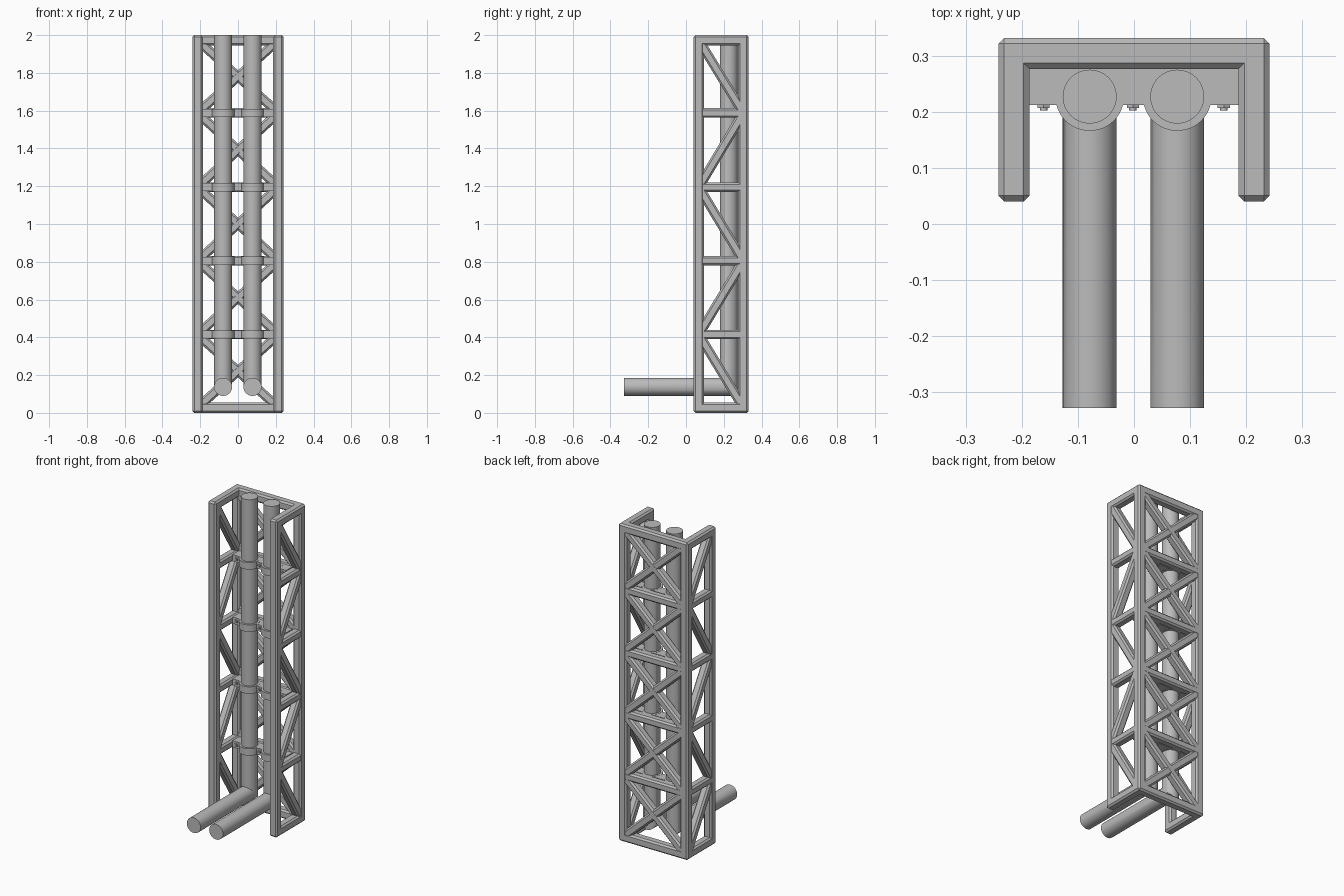
import bpy, bmesh, math
from mathutils import Vector, Matrix

cube = bpy.data.objects.get("Cube")
if cube:
    bpy.data.objects.remove(cube)

grey = bpy.data.materials.new("steel_grey")
grey.use_nodes = True
colour = (0.5, 0.5, 0.5, 1)
grey.diffuse_color = colour
grey.node_tree.nodes["Principled BSDF"].inputs["Base Color"].default_value = colour


def finish(name, bm, smooth=False):
    bmesh.ops.recalc_face_normals(bm, faces=bm.faces)
    mesh = bpy.data.meshes.new(name)
    bm.to_mesh(mesh)
    bm.free()
    mesh.materials.append(grey)
    obj = bpy.data.objects.new(name, mesh)
    bpy.context.collection.objects.link(obj)
    if smooth:
        bpy.ops.object.select_all(action='DESELECT')
        obj.select_set(True)
        bpy.context.view_layer.objects.active = obj
        bpy.ops.object.shade_smooth_by_angle(angle=math.radians(35))
    return obj


def beam(name, a, b, normal, width, depth, bevel=0.01):
    """Chamfered bar from a to b; depth is measured along normal."""
    a, b, n = Vector(a), Vector(b), Vector(normal)
    along = (b - a).normalized()
    side = n.cross(along)
    axes = Matrix((side, n, along)).transposed().to_4x4()
    size = Matrix.Diagonal((width, depth, (b - a).length, 1))
    bm = bmesh.new()
    bmesh.ops.create_cube(bm, size=1, matrix=Matrix.Translation((a + b) / 2) @ axes @ size)
    if bevel:
        bmesh.ops.bevel(bm, geom=bm.edges[:], offset=bevel, segments=1, affect='EDGES')
    return finish(name, bm)


def cylinder(name, a, b, radius, sides):
    a, b = Vector(a), Vector(b)
    turn = (b - a).to_track_quat('Z', 'Y').to_matrix().to_4x4()
    bm = bmesh.new()
    bmesh.ops.create_cone(bm, cap_ends=True, segments=sides, radius1=radius, radius2=radius,
                          depth=(b - a).length, matrix=Matrix.Translation((a + b) / 2) @ turn)
    return finish(name, bm, sides > 8)


POST = 0.055
X, FRONT, BACK = 0.214, 0.068, 0.304
levels = [0.0275, 0.415, 0.805, 1.195, 1.588, 1.9725]

# Corner posts
for s, side in ((1, "left"), (-1, "right")):
    for y, end in ((FRONT, "front"), (BACK, "back")):
        beam(f"{end}_{side}_post", (s * X, y, 0), (s * X, y, 2), (0, 1, 0), POST, POST)

# Horizontal rails at each level
for i, z in enumerate(levels):
    end_rail = i in (0, len(levels) - 1)
    w, d = (POST, POST) if end_rail else (0.05, 0.053)
    grow = POST / 2 if end_rail else 0
    for s, side in ((1, "left"), (-1, "right")):
        beam(f"{side}_rail", (s * X, FRONT - grow, z), (s * X, BACK + grow, z), (1, 0, 0), w, d)
    beam("back_rail", (-X - grow, BACK, z), (X + grow, BACK, z), (0, 1, 0), w, d)

# Diagonal braces: zigzag on the sides, crossed on the back
for i, (low, high) in enumerate(zip(levels, levels[1:])):
    y0, y1 = (BACK, FRONT) if i % 2 == 0 else (FRONT, BACK)
    for s, side in ((1, "left"), (-1, "right")):
        beam(f"{side}_brace", (s * X, y0, low), (s * X, y1, high), (1, 0, 0), 0.05, 0.052)
        beam("back_cross_brace", (-s * X, BACK, low), (s * X, BACK, high), (0, 1, 0),
             0.05, 0.052 if s > 0 else 0.051)

# Mitred pipes: down the frame, then out to the front
PIPES, PIPE_Y, PIPE_Z, R, SIDES = (-0.079, 0.077), 0.227, 0.138, 0.048, 48
for px in PIPES:
    bm = bmesh.new()
    rings = [[], [], []]
    for k in range(SIDES):
        t = 2 * math.pi * k / SIDES
        x, u = px + R * math.cos(t), R * math.sin(t)
        rings[0].append(bm.verts.new((x, PIPE_Y + u, 2)))
        rings[1].append(bm.verts.new((x, PIPE_Y + u, PIPE_Z - u)))
        rings[2].append(bm.verts.new((x, -0.328, PIPE_Z - u)))
    for r0, r1 in zip(rings, rings[1:]):
        for k in range(SIDES):
            n = (k + 1) % SIDES
            bm.faces.new((r0[k], r0[n], r1[n], r1[k]))
    bm.faces.new(rings[0])
    bm.faces.new(rings[2])
    finish("pipe", bm, True)

# Pipe clamps with bolts
for z in levels[1:-1]:
    beam("clamp_block", (-0.187, 0.245, z), (0.187, 0.245, z), (0, 1, 0), 0.042, 0.065, 0)
    for px in PIPES:
        cylinder("clamp_ring", (px, PIPE_Y, z - 0.022), (px, PIPE_Y, z + 0.022), 0.061, 48)
    for bx in (-0.161, -0.002, 0.16):
        cylinder("bolt_head", (bx, 0.215, z), (bx, 0.207, z), 0.0125, 6)
        cylinder("bolt_tip", (bx, 0.215, z), (bx, 0.202, z), 0.0065, 12)
